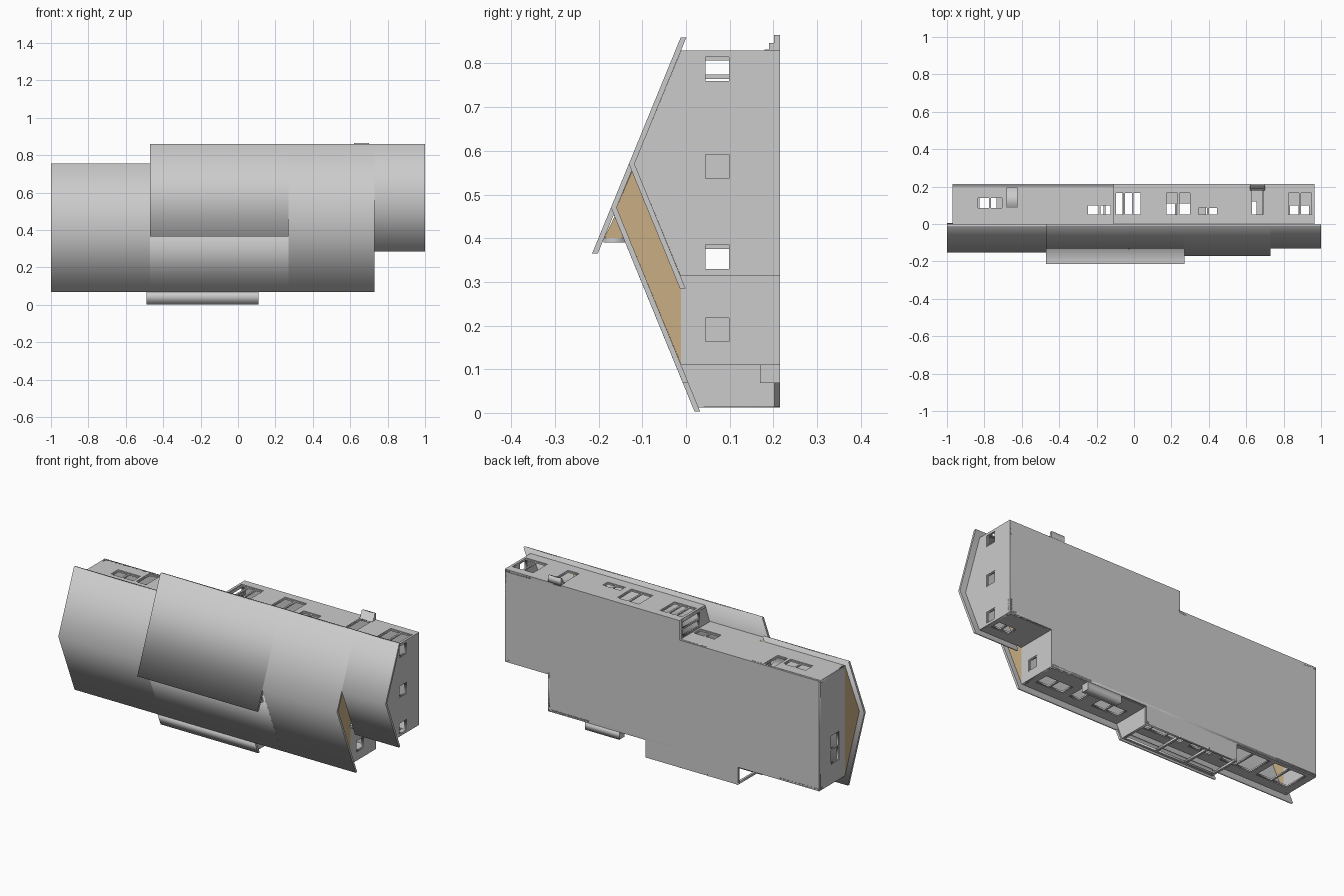
import bpy
from mathutils import Matrix

if "Cube" in bpy.data.objects:
    bpy.data.objects.remove(bpy.data.objects["Cube"])

K, T, W = 0.41, 0.013, 0.014          # roof slope, roof thickness (along y), wall thickness
BASE = 0.215                          # ground side of the house

brown = bpy.data.materials.new("timber_brown")
brown.diffuse_color = (0.58, 0.42, 0.23, 1)
brown.use_nodes = True
brown.node_tree.nodes["Principled BSDF"].inputs["Base Color"].default_value = brown.diffuse_color

# local X, Y, Z axes of a plate for each normal direction
AXES = {'x': ((0, 1, 0), (0, 0, 1), (1, 0, 0)),
        'y': ((1, 0, 0), (0, 0, 1), (0, -1, 0)),
        'z': ((1, 0, 0), (0, 1, 0), (0, 0, 1))}


def rect(a0, a1, b0, b1):
    return [(a0, b0), (a1, b0), (a1, b1), (a0, b1)]


def plate(name, axis, lo, hi, outline, holes=(), mat=None):
    """Flat outline with holes, extruded from lo to hi along an axis."""
    cu = bpy.data.curves.new(name, 'CURVE')
    cu.dimensions, cu.fill_mode = '2D', 'BOTH'
    cu.extrude = (hi - lo) / 2
    for pts in [outline, *holes]:
        sp = cu.splines.new('POLY')
        sp.points.add(len(pts) - 1)
        for p, (a, b) in zip(sp.points, pts):
            p.co = (a, b, 0, 1)
        sp.use_cyclic_u = True
    tmp = bpy.data.objects.new(name + "_outline", cu)
    bpy.context.collection.objects.link(tmp)
    bpy.context.view_layer.update()
    dg = bpy.context.evaluated_depsgraph_get()
    me = bpy.data.meshes.new_from_object(tmp.evaluated_get(dg))
    bpy.data.objects.remove(tmp)
    m = Matrix(AXES[axis]).transposed().to_4x4()
    mid = (lo + hi) / 2
    m.translation = {'x': (mid, 0, 0), 'y': (0, mid, 0), 'z': (0, 0, mid)}[axis]
    me.transform(m)
    ob = bpy.data.objects.new(name, me)
    bpy.context.collection.objects.link(ob)
    me.materials.clear()
    if mat:
        me.materials.append(mat)
    return ob


def wall(name, axis, lo, outline, windows=()):
    """Wall with open windows; each window is (a0, a1, b0, b1, panes, split direction)."""
    plate(name, axis, lo, lo + W, outline, [rect(*w[:4]) for w in windows])
    f = 0.005
    for i, (a0, a1, b0, b1, n, d) in enumerate(windows):
        panes = []
        for k in range(n):
            if d == 'a':
                s = (a1 - a0) / n
                panes.append(rect(a0 + k * s + f, a0 + (k + 1) * s - f, b0 + f, b1 - f))
            else:
                s = (b1 - b0) / n
                panes.append(rect(a0 + f, a1 - f, b0 + k * s + f, b0 + (k + 1) * s - f))
        plate(f"{name}_frame_{i}", axis, lo + 0.003, lo + W - 0.003, rect(a0, a1, b0, b1), panes)


def up(z):                            # outer face of the tall back slope
    return -0.012 - (0.86 - z) * K


def low(z):                           # outer face of the main front slope
    return -0.172 + (0.47 - z) * K


def ridge(name, x0, x1, top, mid, bottom):
    y = up(mid) if mid >= 0.47 else low(mid)
    yt, yb = y + (top - mid) * K, y + (mid - bottom) * K
    plate(name, 'x', x0, x1, [(yt, top), (y, mid), (yb, bottom),
                              (yb + T, bottom), (y + T, mid), (yt + T, top)])


def slab(name, x0, x1, fn, z0, z1):
    plate(name, 'x', x0, x1, [(fn(z0), z0), (fn(z1), z1), (fn(z1) + T, z1), (fn(z0) + T, z0)])


# Roofs
ridge("left_roof", -1, -0.47, 0.755, 0.42, 0.07)
ridge("middle_roof", 0.27, 0.73, 0.86, 0.47, 0.07)
ridge("right_roof", 0.73, 1, 0.86, 0.57, 0.285)
slab("clerestory_roof", -0.47, 0.27, up, 0.365, 0.86)
slab("front_roof", -0.47, 0.27, low, 0.07, 0.46)
slab("porch_roof", -0.49, 0.11, low, 0.003, 0.07)

# Floor following the house plan
plate("floor", 'y', 0.203, BASE,
      [(-0.97, 0.11), (-0.47, 0.11), (-0.47, 0.013), (0.1, 0.013), (0.1, 0.11), (0.7, 0.11),
       (0.7, 0.315), (0.965, 0.315), (0.965, 0.83), (-0.11, 0.83), (-0.11, 0.722), (-0.97, 0.722)])

# Back walls
wall("back_right_wall", 'z', 0.83 - W, rect(-0.11, 0.965, -0.011, BASE),
     [(-0.1, 0.04, 0.045, 0.17, 3, 'a'), (0.17, 0.305, 0.045, 0.17, 2, 'a'),
      (0.34, 0.45, 0.045, 0.09, 2, 'a'), (0.625, 0.695, 0.045, 0.185, 1, 'a'),
      (0.82, 0.955, 0.045, 0.17, 2, 'a')])
wall("back_left_wall", 'z', 0.722 - W, rect(-0.97, -0.47, -0.015, BASE),
     [(-0.84, -0.7, 0.08, 0.145, 2, 'a'), (-0.685, -0.62, 0.08, 0.2, 1, 'a')])
wall("back_recess_wall", 'z', 0.722 - W, rect(-0.47, -0.11, up(0.722) + T, BASE),
     [(-0.25, -0.12, 0.045, 0.105, 2, 'a')])
wall("recess_side_wall", 'x', -0.11,
     [(up(0.722) + T, 0.71), (up(0.83) + T, 0.83), (BASE, 0.83), (BASE, 0.71)],
     [(0.04, 0.19, 0.728, 0.812, 2, 'b')])
plate("entry_ramp", 'x', -0.685, -0.62, [(0.08, 0.715), (0.2, 0.66), (0.2, 0.65), (0.08, 0.705)])

# Front walls
wall("front_right_wall", 'z', 0.315, rect(0.69, 0.965, -0.013, BASE),
     [(0.83, 0.94, 0.045, 0.105, 2, 'a')])
wall("front_middle_wall", 'z', 0.11, rect(-0.97, 0.7, -0.011, BASE),
     [(-0.93, -0.73, 0.045, 0.19, 2, 'a'), (-0.7, -0.5, 0.045, 0.19, 2, 'a'),
      (-0.44, -0.3, 0.045, 0.19, 2, 'a'), (-0.26, 0.045, 0.04, 0.19, 3, 'a'),
      (0.14, 0.31, 0.045, 0.115, 2, 'a'), (0.38, 0.45, 0.045, 0.17, 1, 'a'),
      (0.49, 0.66, 0.045, 0.125, 2, 'a')])

# Side walls
wall("right_gable_wall", 'x', 0.965 - W,
     [(BASE, 0.315), (BASE, 0.83), (-0.011, 0.83), (-0.118, 0.57), (-0.013, 0.315)],
     [(0.04, 0.103, z, z + 0.065, 1, 'a') for z in (0.325, 0.532, 0.755)])
wall("right_step_wall", 'x', 0.7 - W, rect(-0.011, BASE, 0.11, 0.325),
     [(0.04, 0.103, 0.158, 0.222, 1, 'a')])
wall("left_end_wall", 'x', -0.97, rect(-0.013, BASE, 0.11, 0.722),
     [(0.04, 0.11, 0.22, 0.38, 2, 'b')])
wall("porch_end_wall", 'x', 0.1 - W,
     [(low(0.013) + T, 0.013), (BASE, 0.013), (BASE, 0.11), (low(0.11) + T, 0.11)])

# Brown timber gables
plate("right_timber_gable", 'x', 0.7 - W, 0.7,
      [(-0.011, 0.11), (-0.159, 0.47), (-0.011, 0.82)], mat=brown)
plate("left_timber_gable", 'x', -0.97, -0.97 + W,
      [(-0.013, 0.11), (low(0.42) + T, 0.42), (-0.013, 0.722)], mat=brown)
plate("inner_timber_gable", 'x', -0.46, -0.46 + W,
      [(-0.011, 0.11), (-0.159, 0.47), (up(0.722) + T, 0.722), (-0.011, 0.722)], mat=brown)
for side, x in (("left", -0.455), ("right", 0.241)):
    plate(side + "_clerestory_gable", 'x', x, x + W,
          [(up(0.4) + T, 0.4), (low(0.4), 0.4), (-0.161, 0.455)], mat=brown)
plate("clerestory_wall", 'z', 0.39, 0.405, rect(-0.455, 0.255, -0.189, -0.14))

# Porch posts and beam
for i, x in enumerate((-0.47, -0.295, -0.115)):
    plate(f"porch_post_{i}", 'z', 0.012, 0.024, rect(x, x + 0.012, 0.028, BASE))
plate("porch_beam", 'z', 0.012, 0.024, rect(-0.47, 0.1, 0.028, 0.042))

# Door steps
plate("back_steps", 'x', 0.62, 0.7,
      [(0.18, 0.825), (0.18, 0.832), (0.19, 0.832), (0.19, 0.847), (0.202, 0.847),
       (0.202, 0.865), (BASE, 0.865), (BASE, 0.825)])
plate("front_stoop", 'x', 0.26, 0.47, rect(0.17, BASE, 0.068, 0.11))
